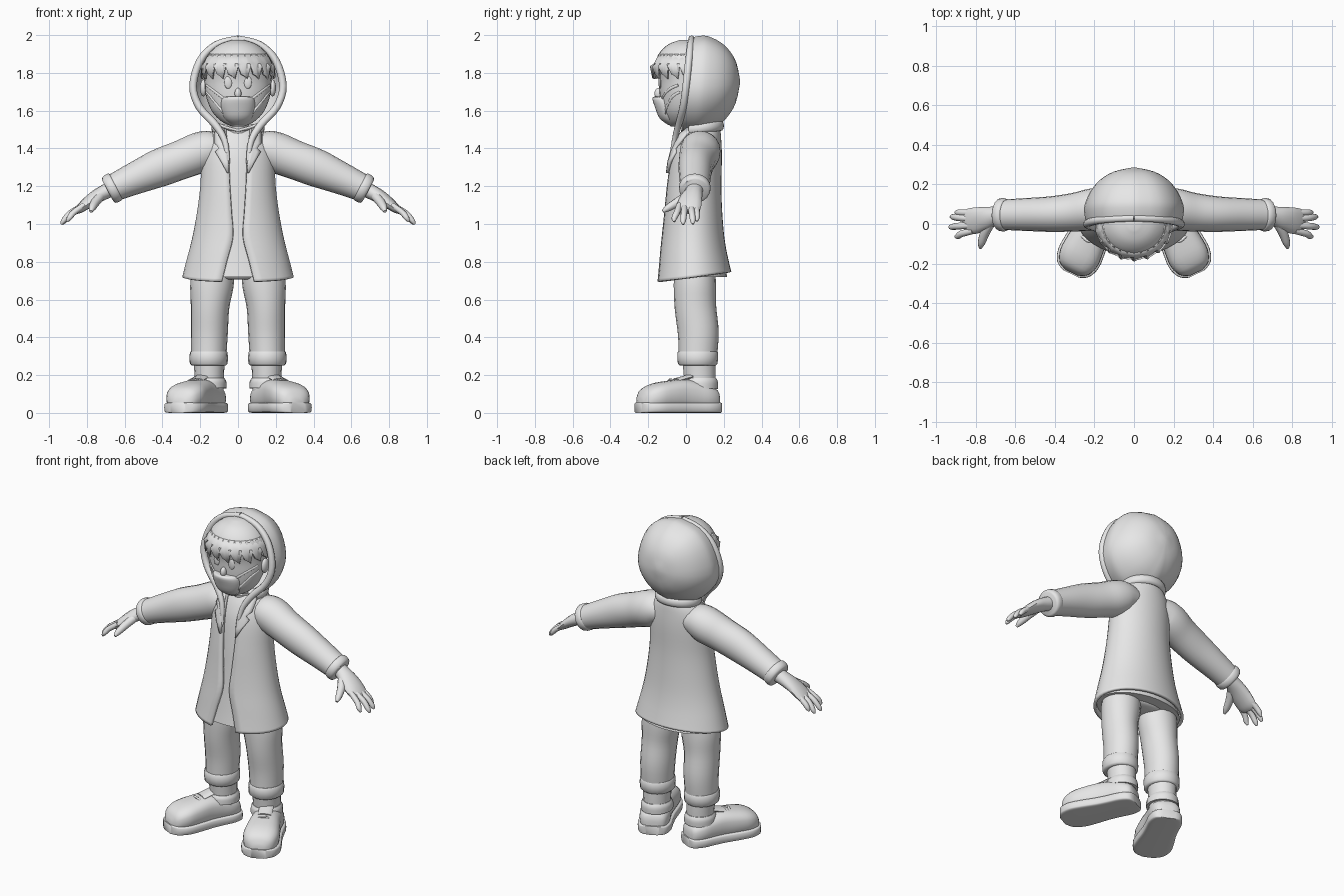
import bpy, bmesh
from math import sin, cos, pi, sqrt, radians, copysign
from mathutils import Vector

if "Cube" in bpy.data.objects:
    bpy.data.objects.remove(bpy.data.objects["Cube"], do_unlink=True)

grey = bpy.data.materials.new("plain_grey")
grey.use_nodes = True
grey.diffuse_color = (0.8, 0.8, 0.8, 1)
grey.node_tree.nodes["Principled BSDF"].inputs["Base Color"].default_value = (0.8, 0.8, 0.8, 1)


def finish(name, bm, mirror=False, thick=0, offset=-1, angle=45):
    bmesh.ops.recalc_face_normals(bm, faces=bm.faces)
    me = bpy.data.meshes.new(name)
    bm.to_mesh(me)
    bm.free()
    ob = bpy.data.objects.new(name, me)
    bpy.context.collection.objects.link(ob)
    me.materials.append(grey)
    bpy.ops.object.select_all(action="DESELECT")
    bpy.context.view_layer.objects.active = ob
    ob.select_set(True)
    bpy.ops.object.shade_smooth_by_angle(angle=radians(angle))
    if thick:
        mod = ob.modifiers.new("thickness", "SOLIDIFY")
        mod.thickness, mod.offset = thick, offset
    if mirror:
        ob.modifiers.new("mirror", "MIRROR").use_clip = False
    return ob


def loft(name, rings, closed=True, caps=True, **kw):
    bm = bmesh.new()
    rows = [[bm.verts.new(p) for p in r] for r in rings]
    n = len(rows[0])
    for a, b in zip(rows, rows[1:]):
        for i in range(n if closed else n - 1):
            j = (i + 1) % n
            bm.faces.new((a[i], a[j], b[j], b[i]))
    if caps and closed:
        bm.faces.new(rows[0])
        bm.faces.new(rows[-1])
    return finish(name, bm, **kw)


def smooth(pts, k=4):
    # Catmull-Rom through tuples of any size
    out = []
    for i in range(len(pts) - 1):
        p0, p1, p2, p3 = pts[max(i - 1, 0)], pts[i], pts[i + 1], pts[min(i + 2, len(pts) - 1)]
        for s in range(k):
            t = s / k
            out.append(tuple(b + t * (c - a) / 2 + t * t * (a - 2.5 * b + 2 * c - d / 2)
                             + t ** 3 * (1.5 * (b - c) + (d - a) / 2)
                             for a, b, c, d in zip(p0, p1, p2, p3)))
    return out + [tuple(pts[-1])]


def tube(name, pts, up=(0, 0, 1), n=16, k=4, **kw):
    # pts: x, y, z, sideways radius, radius along up
    pts, rings = smooth(pts, k), []
    for i, p in enumerate(pts):
        c = Vector(p[:3])
        t = (Vector(pts[min(i + 1, len(pts) - 1)][:3]) - Vector(pts[max(i - 1, 0)][:3])).normalized()
        side = t.cross(Vector(up)).normalized()
        top = side.cross(t)
        rings.append([c + side * p[3] * cos(2 * pi * j / n) + top * p[4] * sin(2 * pi * j / n)
                      for j in range(n)])
    return loft(name, rings, **kw)


def stack(name, table, n=28, k=4, **kw):
    # table: z, half width, front y, back y
    return loft(name, [[(rx * sin(2 * pi * j / n), (f + b) / 2 - (b - f) / 2 * cos(2 * pi * j / n), z)
                        for j in range(n)] for z, rx, f, b in smooth(table, k)], **kw)


def at(table, z):
    for a, b in zip(table, table[1:]):
        if a[0] <= z <= b[0]:
            t = (z - a[0]) / (b[0] - a[0])
            return [u + t * (v - u) for u, v in zip(a, b)]
    return table[-1]


def front(table, x, z, gap=0.0):
    # point on the front half of a stacked shape
    _, rx, f, b = at(table, z)[:4]
    return (x, (f + b) / 2 - (b - f) / 2 * sqrt(max(0, 1 - (x / rx) ** 2)) - gap, z)


def ball(name, c, r, **kw):
    bm = bmesh.new()
    bmesh.ops.create_uvsphere(bm, u_segments=16, v_segments=10, radius=1)
    for v in bm.verts:
        v.co = Vector(c) + Vector(a * b for a, b in zip(v.co, r))
    return finish(name, bm, **kw)


# Head, neck, face
HEAD = [(1.515, .03, -.08, 0), (1.545, .09, -.105, .06), (1.6, .14, -.13, .1), (1.68, .17, -.14, .13),
        (1.76, .178, -.145, .15), (1.84, .18, -.16, .15), (1.9, .155, -.145, .14),
        (1.95, .1, -.095, .1), (1.975, .03, -.03, .05)]
stack("head", HEAD)
tube("neck", [(0, .06, 1.42, .065, .065), (0, .03, 1.58, .06, .06)], up=(0, 1, 0))
ball("eyes", front(HEAD, .052, 1.75), (.021, .008, .034), mirror=True)
ball("nose", (0, -.145, 1.69), (.018, .022, .03))
ball("ears", (.183, .01, 1.72), (.018, .03, .045), mirror=True)

# Face mask with straps
stack("face_mask", [(1.525, .035, -.095, -.03), (1.56, .072, -.14, -.04), (1.62, .09, -.165, -.04),
                    (1.665, .085, -.178, -.04), (1.675, .06, -.165, -.05)], k=3)
for z0, z1 in ((1.66, 1.735), (1.58, 1.7)):
    pts = []
    for i in range(7):
        x = .07 + .0165 * i
        pts.append(front(HEAD, x, z0 + (z1 - z0) * i / 6, .003) + (.004, .007))
    tube("mask_strap", pts, n=8, k=2, mirror=True)

# Jagged fringe of hair
upper, middle, lower = [], [], []
tooth = (1.835, 1.795, 1.785, 1.77)
for i in range(41):
    a = radians(-100 + 5 * i)
    for row, z, g in ((upper, 1.9, .0), (middle, 1.85, .012), (lower, tooth[i % 4], .032)):
        _, rx, f, b = at(HEAD, z)
        row.append(((rx + g * .6) * sin(a), (f + b) / 2 - ((b - f) / 2 + g) * cos(a), z))
loft("hair_fringe", [upper, middle, lower], closed=False, thick=.012, angle=35)

# Hood: egg-shaped rings shrinking towards the back
half = [(0, 1.985), (.12, 1.955), (.2, 1.87), (.24, 1.73), (.21, 1.62), (.12, 1.53), (0, 1.49)]
outline = smooth(half, 3)
outline += [(-x, z) for x, z in outline[-2:0:-1]]
rings = []
for y, s in smooth([(0, 1), (.05, 1.045), (.1, 1.04), (.17, .91), (.225, .71), (.265, .43), (.285, .06)], 3):
    rings.append([(x * s, y + .1 * (z - 1.75) * (1 - y / .285), 1.755 + (z - 1.755) * s) for x, z in outline])
hood = loft("hood", rings, caps=False, thick=.012)
bm = bmesh.new()
bm.from_mesh(hood.data)
bmesh.ops.holes_fill(bm, edges=[e for e in bm.edges if e.is_boundary and e.verts[0].co.y > .2])
bm.to_mesh(hood.data)
bm.free()
tube("hood_rim", [(0, .03, 1.98, .018, .018), (.115, .025, 1.95, .018, .018), (.2, .015, 1.865, .02, .02),
                  (.238, 0, 1.73, .02, .02), (.205, -.015, 1.62, .02, .02), (.12, -.04, 1.525, .02, .018),
                  (.07, -.062, 1.44, .016, .014), (.052, -.085, 1.32, .01, .008)],
     up=(0, 1, 0), n=10, mirror=True)

# Coat: open-fronted shell; last column is half the front opening
COAT = [(.72, .295, -.16, .24, .09), (.8, .275, -.147, .225, .065), (.93, .242, -.13, .203, .028),
        (1.06, .218, -.117, .192, .035), (1.2, .2, -.105, .187, .045), (1.35, .192, -.085, .19, .052),
        (1.44, .172, -.055, .187, .06), (1.5, .125, -.02, .18, .07), (1.53, .08, .01, .16, .06)]
rings = []
for z, rx, f, b, gap in smooth(COAT, 4):
    row, start, hem = [], gap / rx, max(0, (.85 - z) / .13)
    for i in range(37):
        a = start + (2 * pi - 2 * start) * i / 36
        y = (f + b) / 2 - (b - f) / 2 * cos(a)
        row.append((rx * sin(a), y, z + .13 * (y - .04) * hem))
    rings.append(row)
loft("coat", rings, closed=False, thick=.018)
stack("shirt", [(z, rx - .022, f + .018, b - .022) for z, rx, f, b, _ in COAT[:-1]])

# Lapels and collar
bm = bmesh.new()
strip = [(1.27, .05, .056), (1.33, .051, .088), (1.38, .054, .118), (1.4, .056, .098),
         (1.425, .06, .122), (1.47, .066, .122), (1.505, .075, .112)]
rows = [[bm.verts.new(front(COAT, x0 + (x1 - x0) * t / 3, z, .008)) for t in range(4)] for z, x0, x1 in strip]
for a, b in zip(rows, rows[1:]):
    for i in range(3):
        bm.faces.new((a[i], a[i + 1], b[i + 1], b[i]))
finish("lapels", bm, mirror=True, thick=.016, offset=0)
pts = []
for i in range(13):
    a = radians(-120 + 20 * i)
    pts.append((.125 * sin(a), .075 + .11 * cos(a), 1.508 + .012 * cos(a), .016, .027))
tube("collar", pts, n=12, k=2)

# Sleeves with cuffs
tube("sleeves", [(.08, .075, 1.4, .09, .07), (.15, .075, 1.395, .105, .1), (.21, .073, 1.375, .107, .108),
                 (.3, .06, 1.34, .098, .103), (.42, .05, 1.295, .09, .1), (.55, .048, 1.24, .083, .085),
                 (.64, .047, 1.2, .078, .075), (.675, .046, 1.185, .077, .072)], n=20, mirror=True)
tube("sleeve_cuffs", [(.645, .047, 1.199, .078, .074), (.655, .047, 1.194, .084, .08),
                      (.68, .046, 1.183, .082, .078), (.69, .046, 1.178, .07, .066)], n=20, k=2, mirror=True)

# Hands
tube("palms", [(.64, .046, 1.2, .048, .045), (.7, .042, 1.172, .047, .04), (.75, .03, 1.145, .058, .036),
               (.8, .018, 1.11, .066, .03), (.84, .012, 1.078, .064, .022), (.86, .01, 1.062, .05, .012)],
     n=14, mirror=True)
for y0, y1, x1, z1 in ((.056, .058, .905, 1.015), (.026, .036, .928, 1.0),
                       (-.006, -.015, .935, .998), (-.035, -.062, .905, 1.012)):
    tube("finger", [(.815, y0, 1.1, .016, .016), ((.82 + x1) / 2 + .008, (y0 + y1) / 2, 1.06, .017, .016),
                    (x1 - .012, y1, z1 + .02, .015, .014), (x1, y1, z1, .006, .006)], n=10, mirror=True)
tube("thumbs", [(.73, .0, 1.145, .025, .025), (.755, -.045, 1.115, .024, .024),
                (.772, -.095, 1.085, .019, .019), (.778, -.122, 1.066, .008, .008)], n=10, mirror=True)

# Trousers with turned-up cuffs, socks
stack("hips", [(.705, .1, -.03, .12), (.73, .19, -.06, .16), (.85, .22, -.08, .17)])
tube("trouser_legs", [(.125, .045, .8, .11, .105), (.138, .047, .68, .115, .112), (.148, .05, .56, .102, .11),
                      (.152, .065, .42, .098, .108), (.155, .062, .28, .092, .1)],
     up=(0, 1, 0), n=20, mirror=True)
tube("trouser_cuffs", [(.155, .062, .325, .09, .096), (.155, .062, .32, .1, .107), (.155, .062, .26, .1, .105),
                       (.155, .062, .25, .082, .088)], up=(0, 1, 0), n=20, k=2, mirror=True)
tube("socks", [(.153, .068, .28, .083, .088), (.152, .072, .2, .078, .085), (.152, .075, .1, .075, .08)],
     up=(0, 1, 0), n=18, mirror=True)

# Shoes, turned outwards: distance from heel, half width, height
along, across = Vector((.43, -.9, 0)), Vector((.9, .43, 0))
heel = Vector((.15, .1, 0))
SHOE = [(-.07, .03, .085), (-.055, .068, .125), (0, .088, .15), (.07, .088, .17), (.14, .09, .178),
        (.22, .1, .17), (.3, .104, .155), (.36, .08, .125), (.385, .035, .075)]


def shoe_part(name, grow, bottom, top, power):
    rings, n = [], 24
    for t, w, h in smooth(SHOE, 3):
        high = h if top is None else top
        row = []
        for j in range(n):
            c, s = cos(2 * pi * j / n), sin(2 * pi * j / n)
            px = (w + grow) * copysign(abs(c) ** power, c)
            pz = (bottom + high) / 2 + (high - bottom) / 2 * copysign(abs(s) ** power, s)
            row.append(heel + along * (t + grow * (t - .16) * 3) + across * px + Vector((0, 0, pz)))
        rings.append(row)
    loft(name, rings, mirror=True)


shoe_part("shoe_uppers", 0, .015, None, .75)
shoe_part("shoe_soles", .01, 0, .055, .3)
tube("shoe_openings", [(.152, .072, .13, .092, .098), (.152, .073, .165, .09, .097),
                       (.152, .073, .185, .08, .087)], up=(0, 1, 0), n=18, mirror=True)

# Laces and tongue
for t in (.125, .165, .205):
    pts = []
    for i in range(7):
        u = -.06 + .02 * i
        p = heel + along * (t - abs(u) * .3) + across * u
        pts.append((p.x, p.y, .18 - 9 * u * u - .04 * (t - .125), .007, .006))
    tube("shoe_lace", pts, n=8, k=2, mirror=True)
p, q = heel + along * .08, heel + along * .17
tube("shoe_tongues", [(p.x, p.y, .195, .04, .012), (q.x, q.y, .172, .042, .012)], n=12, mirror=True)
